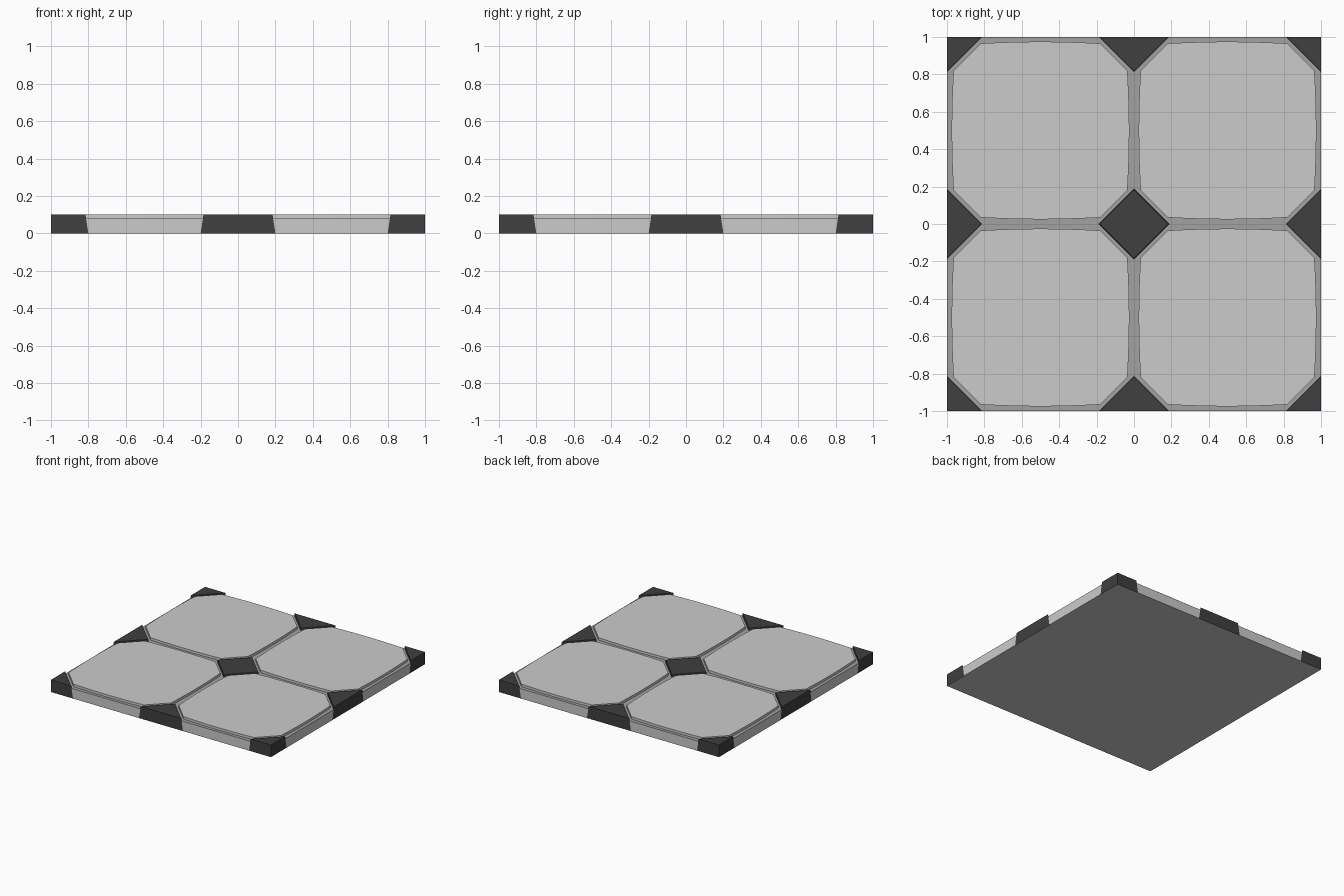
import bpy

if "Cube" in bpy.data.objects:
    bpy.data.objects.remove(bpy.data.objects["Cube"])

H, GROUT_Z = 0.10, 0.08        # tile top and grout level
R_BOTTOM, R_TOP = 0.20, 0.184  # diamond half widths


def material(name, v):
    m = bpy.data.materials.new(name)
    m.diffuse_color = (v, v, v, 1)
    m.use_nodes = True
    m.node_tree.nodes["Principled BSDF"].inputs["Base Color"].default_value = m.diffuse_color
    return m


grey = material("stone_grey", 0.8)
grout = material("grout_dark", 0.36)
black = material("inset_black", 0.05)


def prism(name, bottom, top, z0, z1, side, cap=None, base=None):
    """Solid between two matching outlines, with separate end materials."""
    n = len(bottom)
    verts = [(x, y, z0) for x, y in bottom] + [(x, y, z1) for x, y in top]
    faces = [tuple(reversed(range(n))), tuple(range(n, 2 * n))]
    faces += [(i, (i + 1) % n, n + (i + 1) % n, n + i) for i in range(n)]
    me = bpy.data.meshes.new(name)
    me.from_pydata(verts, [], faces)
    for m in (base or side, cap or side, side):
        me.materials.append(m)
    for p in me.polygons:
        p.material_index = min(p.index, 2)
    ob = bpy.data.objects.new(name, me)
    bpy.context.collection.objects.link(ob)
    return ob


def ring(side_points):
    """Repeat one side of a unit cell round all four sides."""
    pts = []
    for _ in range(4):
        pts += side_points
        side_points = [(-y, x) for x, y in side_points]
    return pts


def octagon(cut):
    return ring([(-0.5 + cut, -0.5), (0.5 - cut, -0.5)])


def bowed_octagon(cut, inset, bow, segments=6):
    side = []
    for i in range(segments + 1):
        t = i / segments * 2 - 1
        side.append((t * (0.5 - cut), -0.5 + inset - bow * (1 - t * t)))
    return ring(side)


def moved(pts, cx, cy):
    return [(x + cx, y + cy) for x, y in pts]


def diamond(cx, cy, r):
    """Diamond clipped to the square panel."""
    pts = [(cx + r, cy), (cx, cy + r), (cx - r, cy), (cx, cy - r)]
    clip = lambda v: max(-1.0, min(1.0, v))
    return list(dict.fromkeys((clip(x), clip(y)) for x, y in pts))


# cut width of the base blocks at grout level follows the diamond slope
r_grout = R_BOTTOM + (R_TOP - R_BOTTOM) * GROUT_Z / H

# base blocks with grout on top, and the raised tiles
for cx in (-0.5, 0.5):
    for cy in (-0.5, 0.5):
        prism("base_block", moved(octagon(R_BOTTOM), cx, cy),
              moved(octagon(r_grout), cx, cy), 0, GROUT_Z, grey, cap=grout)
        outline = moved(bowed_octagon(0.18, 0.035, 0.01), cx, cy)
        prism("floor_tile", outline, outline, GROUT_Z, H, grey)

# black diamond insets at the centre, edges and corners
for cx in (-1, 0, 1):
    for cy in (-1, 0, 1):
        prism("diamond_inset", diamond(cx, cy, R_BOTTOM),
              diamond(cx, cy, R_TOP), 0, H, black, base=grey)
